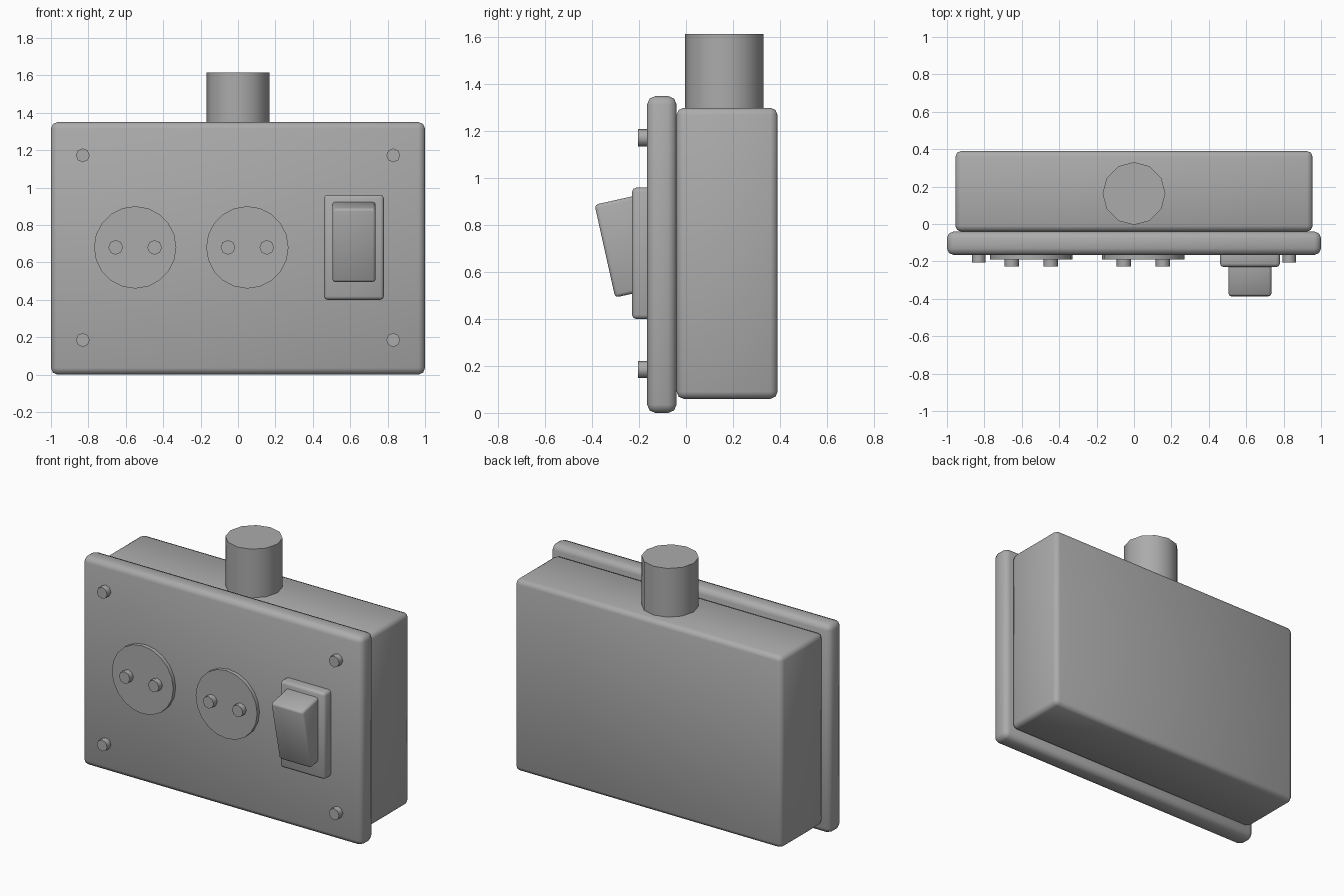
import bpy
import math

if "Cube" in bpy.data.objects:
    bpy.data.objects.remove(bpy.data.objects["Cube"])

# One flat grey for everything
grey = bpy.data.materials.new("plain grey")
grey.use_nodes = True
color = (0.41, 0.41, 0.41, 1)
grey.diffuse_color = color
grey.node_tree.nodes["Principled BSDF"].inputs["Base Color"].default_value = color


def rounded_box(name, size, center, bevel, tilt=0):
    bpy.ops.mesh.primitive_cube_add(size=1, location=center)
    ob = bpy.context.object
    ob.name = name
    ob.scale = size
    bpy.ops.object.transform_apply(location=False, rotation=False, scale=True)
    ob.rotation_euler.x = math.radians(tilt)
    mod = ob.modifiers.new("soft edges", "BEVEL")
    mod.width = bevel
    mod.segments = 2
    bpy.ops.object.shade_smooth()
    ob.data.materials.append(grey)
    return ob


def cylinder(name, radius, depth, center, sides, forward=True):
    bpy.ops.mesh.primitive_cylinder_add(vertices=sides, radius=radius, depth=depth, location=center)
    ob = bpy.context.object
    ob.name = name
    if forward:
        ob.rotation_euler.x = math.pi / 2
    bpy.ops.object.shade_smooth_by_angle(angle=math.radians(50))
    ob.data.materials.append(grey)
    return ob


# Wall box, cover plate and conduit
rounded_box("back_box", (1.91, 0.43, 1.24), (0, 0.175, 0.68), 0.03)
rounded_box("cover_plate", (2.0, 0.125, 1.35), (0, -0.103, 0.675), 0.035)
cylinder("conduit_pipe", 0.168, 0.42, (0, 0.163, 1.405), 12, forward=False)

# Round sockets with a pair of contacts each
for side, x in (("right", -0.55), ("left", 0.05)):
    cylinder(side + "_socket_disc", 0.22, 0.07, (x, -0.155, 0.68), 20)
    for i, dx in enumerate((-0.104, 0.104)):
        cylinder(f"{side}_socket_contact_{i + 1}", 0.039, 0.1, (x + dx, -0.177, 0.68), 8)

# Corner screws
for side, x in (("right", -0.83), ("left", 0.83)):
    for level, z in (("lower", 0.185), ("upper", 1.172)):
        cylinder(f"{level}_{side}_screw", 0.037, 0.1, (x, -0.155, z), 8)

# Rocker switch
rounded_box("switch_base", (0.32, 0.11, 0.56), (0.62, -0.175, 0.68), 0.018)
rounded_box("switch_rocker", (0.23, 0.19, 0.405), (0.62, -0.253, 0.71), 0.015, tilt=12.5)
